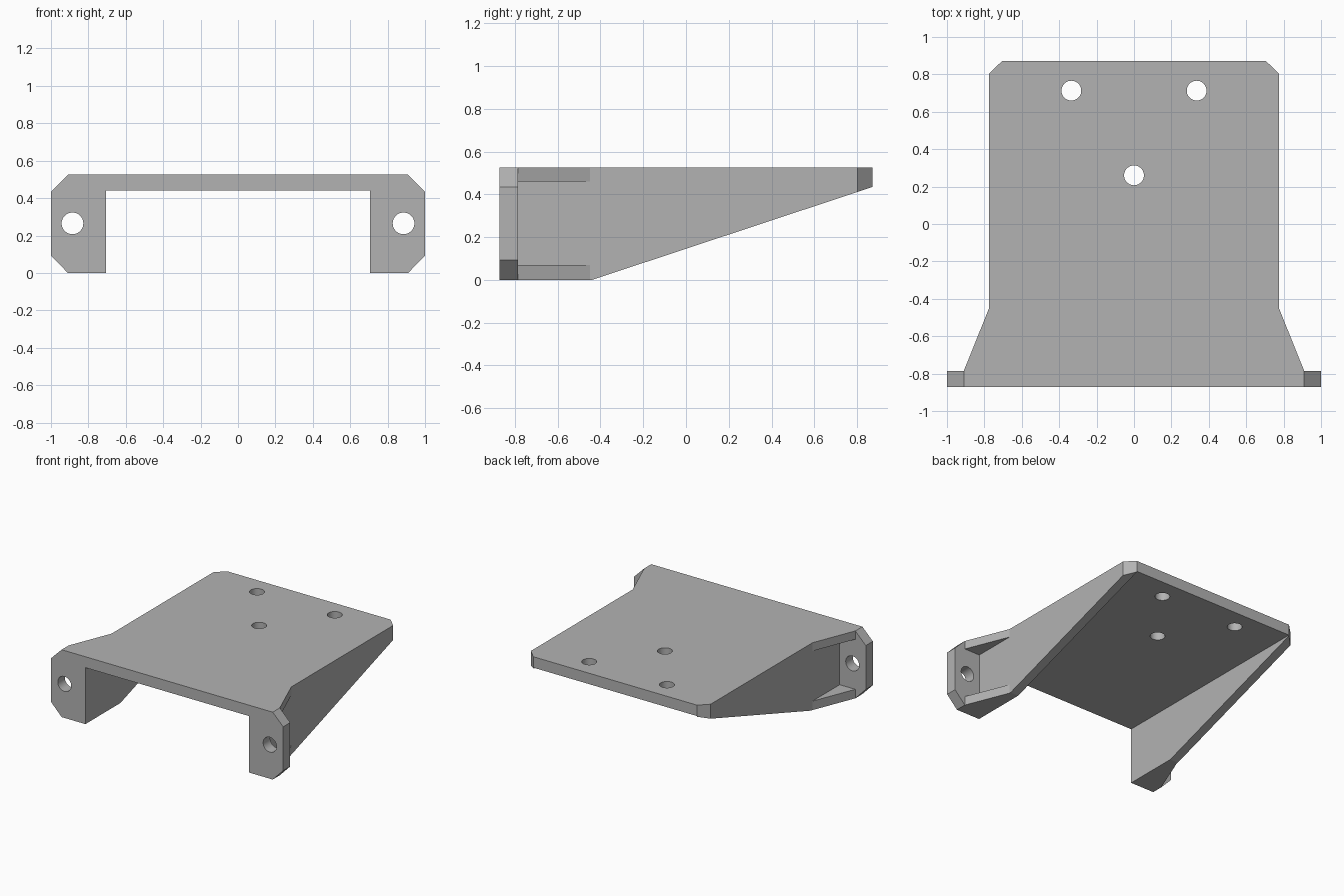
import bpy
import bmesh
import math

cube = bpy.data.objects.get("Cube")
if cube:
    bpy.data.objects.remove(cube, do_unlink=True)

grey = bpy.data.materials.new("plain grey")
grey.use_nodes = True
colour = (0.45, 0.45, 0.45, 1)
grey.diffuse_color = colour
grey.node_tree.nodes["Principled BSDF"].inputs["Base Color"].default_value = colour

FRONT, BACK, TOP = -0.872, 0.872, 0.525
WALL_OUT, WALL_IN = 0.775, 0.705
TAB_BACK = -0.785


def prism(name, points, axis, lo, hi):
    """Extrude a 2D profile along an axis, from lo to hi."""
    place = {"x": lambda a, b, d: (d, a, b),
             "y": lambda a, b, d: (a, d, b),
             "z": lambda a, b, d: (a, b, d)}[axis]
    bm = bmesh.new()
    ends = [[bm.verts.new(place(a, b, d)) for a, b in points] for d in (lo, hi)]
    bm.faces.new(ends[0])
    bm.faces.new(ends[1])
    n = len(points)
    for i in range(n):
        j = (i + 1) % n
        bm.faces.new((ends[0][i], ends[0][j], ends[1][j], ends[1][i]))
    bmesh.ops.recalc_face_normals(bm, faces=bm.faces)
    mesh = bpy.data.meshes.new(name)
    bm.to_mesh(mesh)
    bm.free()
    mesh.materials.append(grey)
    obj = bpy.data.objects.new(name, mesh)
    bpy.context.collection.objects.link(obj)
    return obj


def rect(a0, a1, b0, b1):
    return [(a0, b0), (a1, b0), (a1, b1), (a0, b1)]


def circle(a, b, r, n=40):
    return [(a + r * math.cos(math.tau * i / n), b + r * math.sin(math.tau * i / n))
            for i in range(n)]


def mirrored(half):
    return half + [(-a, b) for a, b in reversed(half)]


def combine(target, tool, operation="DIFFERENCE"):
    tool.hide_render = True
    mod = target.modifiers.new(tool.name, "BOOLEAN")
    mod.operation, mod.solver, mod.object = operation, "EXACT", tool
    bpy.context.view_layer.objects.active = target
    bpy.ops.object.modifier_apply(modifier=mod.name)
    bpy.data.objects.remove(tool, do_unlink=True)


# Body outline seen from above: flared front, clipped back corners
bracket = prism("mounting_bracket", mirrored([
    (0.91, FRONT), (0.91, TAB_BACK), (WALL_OUT, -0.45),
    (WALL_OUT, 0.803), (WALL_IN, BACK)]), "z", 0, TOP)

# Front flange with clipped corners, forming the two mounting tabs
flange = prism("front_flange", mirrored([
    (0.91, 0), (1, 0.093), (1, 0.435), (0.91, TOP)]), "y", FRONT, TAB_BACK)
combine(bracket, flange, "UNION")

# Channel under the top plate, leaving two side walls
combine(bracket, prism("channel_cutter", rect(-WALL_IN, WALL_IN, -0.1, 0.44),
                       "y", -1, 1))

# Sloping lower edge of the side walls
combine(bracket, prism("slope_cutter", [(-0.742, -0.1), (1, 0.477), (1, -0.1)],
                       "x", -1.1, 1.1))

for side in (-1, 1):
    # Pocket behind each tab, leaving an upper and a lower gusset
    lo, hi = sorted((side * WALL_OUT, side * 1.1))
    combine(bracket, prism("pocket_cutter", rect(TAB_BACK, -0.4, 0.07, 0.46),
                           "x", lo, hi))
    # Bolt hole through each tab
    combine(bracket, prism("tab_hole_cutter", circle(side * 0.885, 0.265, 0.058),
                           "y", -1, -0.7))

# Three holes through the top plate
for x, y in ((-0.335, 0.713), (0.335, 0.713), (0, 0.26)):
    combine(bracket, prism("plate_hole_cutter", circle(x, y, 0.053), "z", 0.3, 0.7))

# Smooth hole walls, sharp edges elsewhere
bpy.ops.object.select_all(action="DESELECT")
bracket.select_set(True)
bpy.context.view_layer.objects.active = bracket
bpy.ops.object.shade_smooth_by_angle(angle=math.radians(15))
